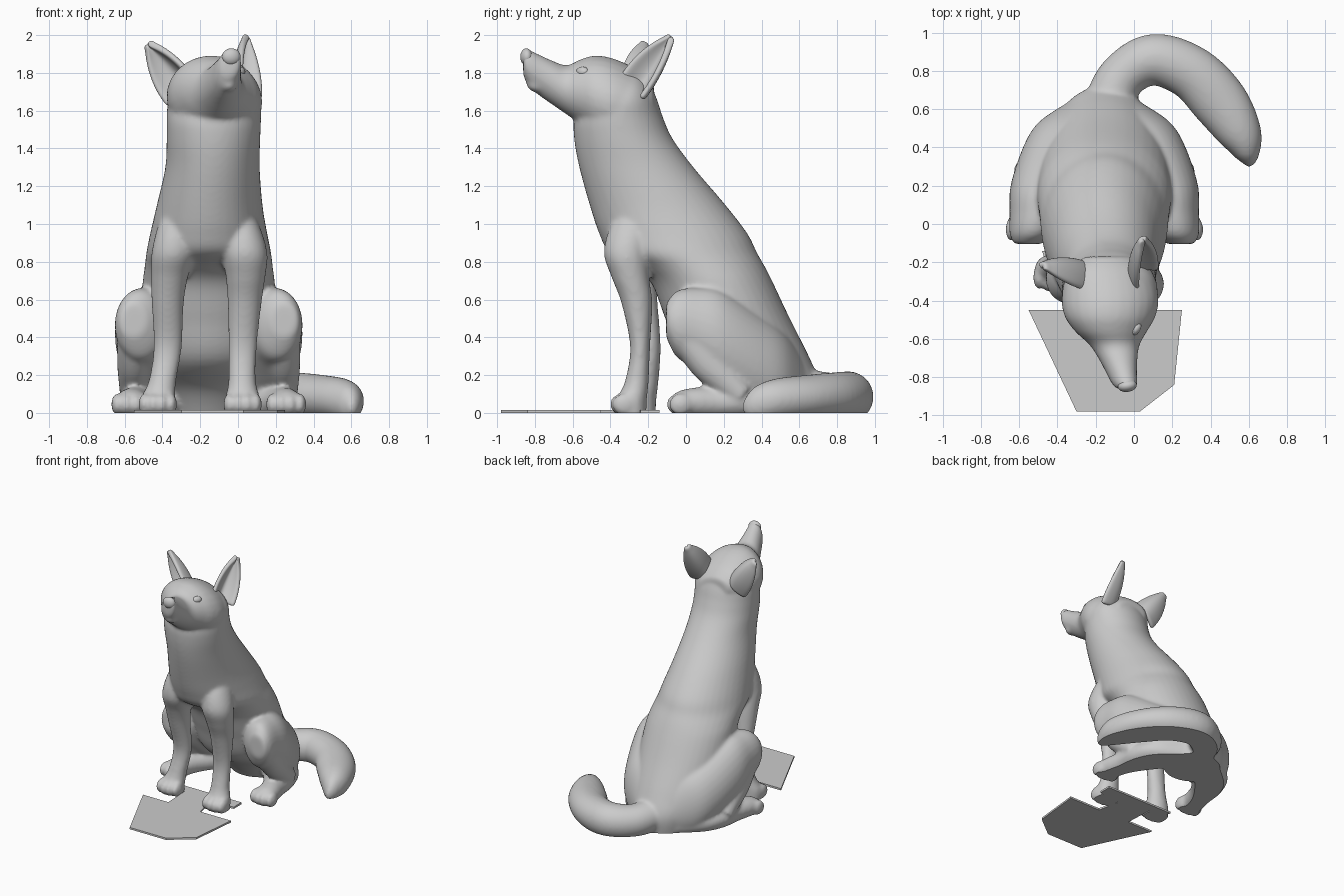
import bpy, bmesh, math
from mathutils import Vector, Matrix

if "Cube" in bpy.data.objects:
    bpy.data.objects.remove(bpy.data.objects["Cube"])

CX = -0.155                      # mid-plane of the body
X, Y, Z = Vector((1, 0, 0)), Vector((0, 1, 0)), Vector((0, 0, 1))
body = bmesh.new()


def smooth_rows(rows, n=6):
    """Catmull-Rom interpolation of tuples."""
    out = []
    for i in range(len(rows) - 1):
        p0, p1 = rows[max(i - 1, 0)], rows[i]
        p2, p3 = rows[i + 1], rows[min(i + 2, len(rows) - 1)]
        for k in range(n):
            t = k / n
            out.append([0.5 * (2 * b + (c - a) * t + (2 * a - 5 * b + 4 * c - d) * t * t
                               + (3 * b - a - 3 * c + d) * t ** 3)
                        for a, b, c, d in zip(p0, p1, p2, p3)])
    return out + [list(rows[-1])]


def loft(rows, u=None, v=Z, sides=28):
    """Skin ellipses (x, y, z, ru, rv); without u they turn along the path."""
    rows = smooth_rows(rows)
    rings = []
    for i, r in enumerate(rows):
        c = Vector(r[:3])
        a = u
        if a is None:
            t = Vector(rows[min(i + 1, len(rows) - 1)][:3]) - Vector(rows[max(i - 1, 0)][:3])
            a = t.cross(v).normalized()
        ring = []
        for k in range(sides):
            ang = 2 * math.pi * k / sides
            ring.append(body.verts.new(c + a * r[3] * math.cos(ang) + v * r[4] * math.sin(ang)))
        rings.append(ring)
    for p, q in zip(rings, rings[1:]):
        for k in range(sides):
            j = (k + 1) % sides
            body.faces.new((p[k], p[j], q[j], q[k]))
    body.faces.new(rings[0][::-1])
    body.faces.new(rings[-1])


def ball(c, r):
    m = Matrix.Translation(c) @ Matrix.Diagonal((*r, 1))
    bmesh.ops.create_uvsphere(body, u_segments=20, v_segments=12, radius=1, matrix=m)


def add_object(name, bm):
    bmesh.ops.recalc_face_normals(bm, faces=bm.faces[:])
    me = bpy.data.meshes.new(name)
    bm.to_mesh(me)
    bm.free()
    ob = bpy.data.objects.new(name, me)
    bpy.context.collection.objects.link(ob)
    return ob


def shade(ob):
    for p in ob.data.polygons:
        p.use_smooth = True


# torso and neck: horizontal slices (z, front y, back y, half width, centre x)
torso = [(-.05, .32, .7, .2, CX), (.12, .2, .72, .26, CX), (.28, -.02, .66, .32, CX),
         (.5, -.11, .55, .35, CX), (.68, -.18, .465, .35, CX), (.77, -.27, .42, .34, CX),
         (.85, -.405, .375, .33, CX), (.95, -.46, .325, .31, CX), (1.1, -.51, .21, .28, -.15),
         (1.3, -.565, .04, .25, -.135), (1.45, -.592, -.07, .248, -.13), (1.56, -.59, -.12, .25, -.128),
         (1.65, -.53, -.15, .245, -.125), (1.72, -.46, -.18, .21, -.125), (1.78, -.42, -.22, .15, -.125)]
loft([(cx, (f + b) / 2, z, w, (b - f) / 2) for z, f, b, w, cx in torso], X, Y, 40)

# head and muzzle: upright slices (y, bottom, top, half width, centre x), rolled a little
roll = math.radians(14)
head = [(-.17, 1.58, 1.74, .13, -.13), (-.25, 1.49, 1.81, .22, -.13), (-.38, 1.44, 1.872, .255, -.125),
        (-.48, 1.47, 1.89, .24, -.125), (-.56, 1.53, 1.87, .19, -.12), (-.63, 1.578, 1.84, .132, -.102),
        (-.7, 1.625, 1.863, .102, -.084), (-.78, 1.68, 1.9, .078, -.064), (-.83, 1.725, 1.925, .066, -.05),
        (-.862, 1.78, 1.928, .05, -.04)]
loft([(cx, y, (b + t) / 2, w, (t - b) / 2) for y, b, t, w, cx in head],
     Vector((math.cos(roll), 0, -math.sin(roll))), Vector((math.sin(roll), 0, math.cos(roll))))
ball((-.05, -.785, 1.735), (.048, .06, .038))

# front legs with paws
left = [(-.32, -.27, 1.1, .04, .04), (-.33, -.28, 1.0, .09, .11), (-.342, -.295, .85, .115, .12),
        (-.362, -.26, .72, .098, .1), (-.372, -.23, .58, .085, .08), (-.372, -.19, .35, .075, .056),
        (-.4, -.21, .17, .073, .065), (-.425, -.235, .07, .092, .078), (-.425, -.235, -.03, .085, .075)]
right = [(.01, -.27, 1.1, .04, .04), (.02, -.285, 1.0, .09, .11), (.035, -.315, .85, .12, .12),
         (.04, -.295, .72, .105, .1), (.035, -.26, .58, .09, .082), (.025, -.243, .35, .075, .053),
         (.022, -.26, .17, .073, .063), (.025, -.285, .07, .092, .078), (.025, -.285, -.03, .085, .075)]


def toes(x, y, step):
    for k in (-1.5, -.5, .5, 1.5):
        ball((x + k * step, y + abs(k) * .014, .045), (.032, .062, .058))


for leg in (left, right):
    loft(leg, X, Y)
    toes(leg[-1][0], leg[-1][1] - .065, .047)

# hind legs: thigh, shank, foot spreading back under the hip, toes
for s in (-1, 1):
    thigh = [(.4, -.105, .49, .07, .09), (.37, -.05, .47, .125, .175), (.345, .05, .45, .15, .213),
             (.325, .2, .38, .165, .26), (.25, .4, .26, .175, .25), (.18, .53, .19, .165, .22),
             (.07, .63, .13, .13, .15)]
    shank = [(.39, -.02, .44, .095, .09), (.395, .12, .26, .09, .1), (.395, .3, .09, .075, .07)]
    foot = [(.08, .62, .06, .12, .1), (.2, .47, .06, .18, .1), (.3, .32, .06, .15, .1),
            (.365, .17, .055, .1, .085), (.4, .06, .055, .09, .08), (.41, -.02, .05, .094, .072),
            (.41, -.065, .045, .085, .055)]
    for part, v in ((thigh, Z), (shank, Vector((0, .7, .7))), (foot, Z)):
        loft([(CX + s * x, y, z, a, b) for x, y, z, a, b in part], X, v)
    toes(CX + s * .41, -.05, .05)

# tail curling to one side along the ground
loft([(-.15, .42, .2, .17, .17), (-.13, .6, .12, .14, .13), (-.065, .765, .085, .125, .128),
      (.1, .858, .085, .135, .135), (.3, .79, .085, .142, .13), (.45, .635, .08, .147, .12),
      (.555, .47, .07, .115, .11), (.595, .36, .05, .065, .085), (.605, .3, .03, .015, .03)])

# fuse the parts into one smooth skin, cut flat at the ground
animal = add_object("animal_body", body)
rem = animal.modifiers.new("fuse", 'REMESH')
rem.mode = 'VOXEL'
rem.voxel_size = 0.012
sm = animal.modifiers.new("soften", 'SMOOTH')
sm.factor, sm.iterations = 0.5, 12
bpy.context.view_layer.update()
ev = animal.evaluated_get(bpy.context.evaluated_depsgraph_get())
bm = bmesh.new()
bm.from_mesh(ev.to_mesh())
ev.to_mesh_clear()
animal.modifiers.clear()
bmesh.ops.bisect_plane(bm, geom=bm.verts[:] + bm.edges[:] + bm.faces[:], plane_co=(0, 0, 0),
                       plane_no=(0, 0, 1), clear_inner=True)
bmesh.ops.holes_fill(bm, edges=[e for e in bm.edges if e.is_boundary], sides=0)
for f in bm.faces:
    f.smooth = len(f.verts) < 6
for e in bm.edges:
    if any(len(f.verts) > 5 for f in e.link_faces):
        e.smooth = False
bm.to_mesh(animal.data)
bm.free()


# ears: deeply cupped pointed leaves
def ear(name, inner, outer, tip):
    inner, outer, tip = Vector(inner), Vector(outer), Vector(tip)
    base, half = (inner + outer) / 2, (outer - inner) / 2
    n = half.cross(tip - base).normalized()
    if n.y > 0:
        n = -n
    bm = bmesh.new()
    grid = []
    for i in range(11):
        t = -.15 + 1.15 * i / 10
        w = max(.14, (1 - max(t, 0) ** 1.9) ** .8)
        grid.append([bm.verts.new(base.lerp(tip, t) + half * w * u - n * .1 * w * (1 - u * u) + n * .03 * w)
                     for u in [k / 4 - 1 for k in range(9)]])
    for p, q in zip(grid, grid[1:]):
        for k in range(8):
            bm.faces.new((p[k], p[k + 1], q[k + 1], q[k]))
    ob = add_object(name, bm)
    sol = ob.modifiers.new("thickness", 'SOLIDIFY')
    sol.thickness, sol.offset = .035, 0
    sub = ob.modifiers.new("round", 'SUBSURF')
    sub.levels = sub.render_levels = 2
    shade(ob)


ear("left_ear", (-.245, -.32, 1.80), (-.385, -.21, 1.66), (-.482, -.225, 1.955))
ear("right_ear", (-.005, -.31, 1.81), (.105, -.2, 1.69), (.052, -.08, 1.995))


# eyes and nose
def bead(name, c, r, rot):
    bm = bmesh.new()
    m = Matrix.Translation(c) @ Matrix.Rotation(rot, 4, 'Z') @ Matrix.Diagonal((*r, 1))
    bmesh.ops.create_uvsphere(bm, u_segments=24, v_segments=14, radius=1, matrix=m)
    shade(add_object(name, bm))


bead("left_eye", (-.2, -.57, 1.795), (.04, .025, .028), -.6)
bead("right_eye", (.008, -.548, 1.805), (.038, .025, .028), .9)
bead("nose", (-.035, -.845, 1.885), (.05, .032, .045), .15)

# thin ground plate reaching back between the front paws
bm = bmesh.new()
outline = [(-.55, -.45), (-.3, -.98), (.03, -.98), (.21, -.84), (.25, -.45), (-.03, -.45), (-.07, -.27),
           (.13, -.24), (.13, -.14), (-.48, -.14), (-.46, -.2), (-.33, -.22), (-.32, -.45)]
f = bm.faces.new([bm.verts.new((x, y, 0)) for x, y in outline])
ext = bmesh.ops.extrude_face_region(bm, geom=[f])
bmesh.ops.translate(bm, vec=(0, 0, .015), verts=[g for g in ext["geom"] if isinstance(g, bmesh.types.BMVert)])
if len([g for g in bm.faces if len(g.verts) == len(outline)]) < 2:
    bm.faces.new([v for v in bm.verts if v.co.z < .001])
add_object("ground_plate", bm)
